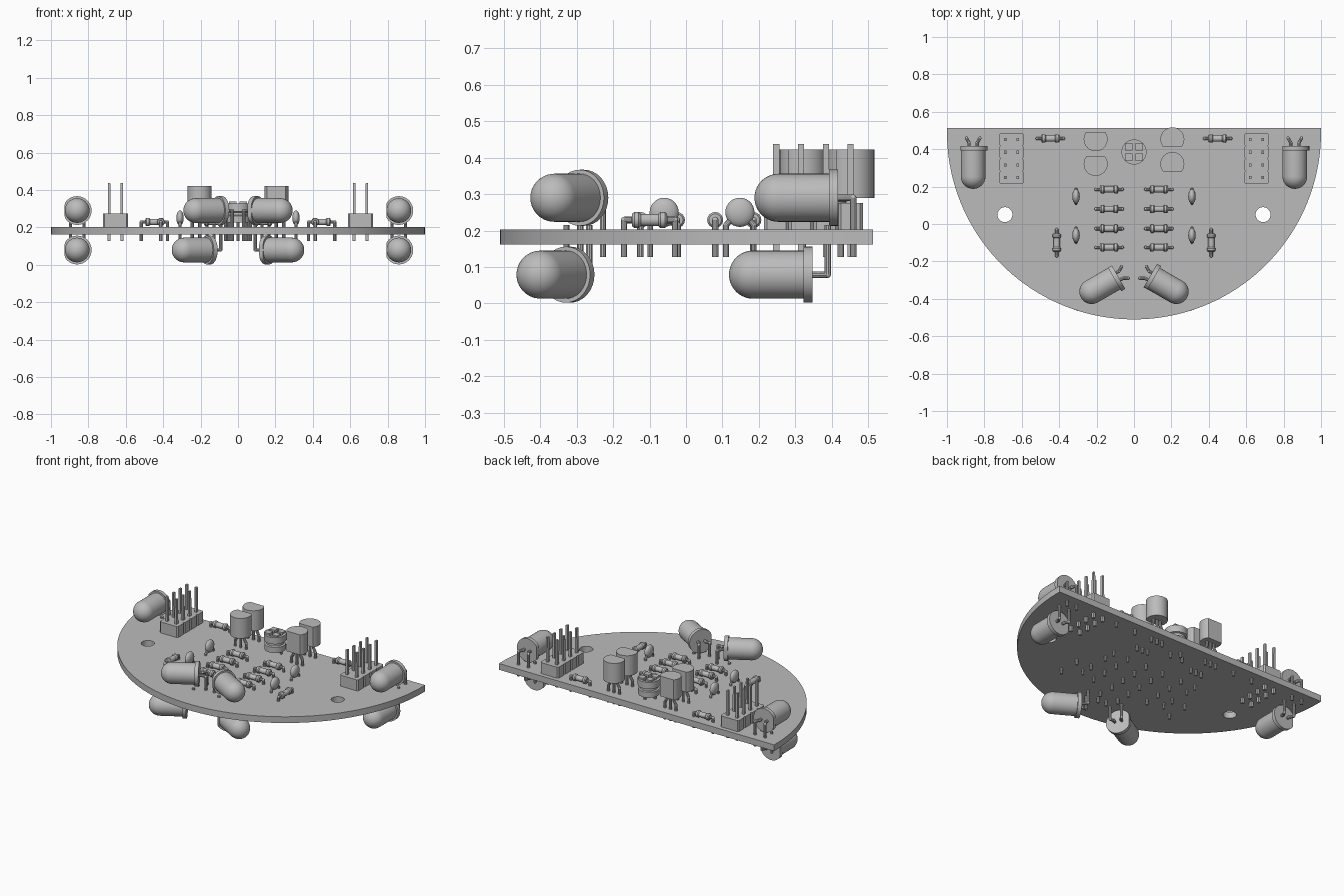
import bpy, bmesh
from math import sin, cos, pi, radians
from mathutils import Matrix, Vector

cube = bpy.data.objects.get("Cube")
if cube:
    bpy.data.objects.remove(cube, do_unlink=True)

grey = bpy.data.materials.new("plain grey")
grey.use_nodes = True
GREY = (0.5, 0.5, 0.5, 1)
grey.diffuse_color = GREY
grey.node_tree.nodes["Principled BSDF"].inputs["Base Color"].default_value = GREY

TOP, BOTTOM, PIN_END = 0.203, 0.162, 0.128


def finish(name, bm, matrix=Matrix()):
    bmesh.ops.recalc_face_normals(bm, faces=bm.faces[:])
    mesh = bpy.data.meshes.new(name)
    bm.to_mesh(mesh)
    bm.free()
    mesh.materials.append(grey)
    obj = bpy.data.objects.new(name, mesh)
    obj.matrix_world = matrix
    bpy.context.collection.objects.link(obj)
    bpy.ops.object.select_all(action='DESELECT')
    bpy.context.view_layer.objects.active = obj
    obj.select_set(True)
    bpy.ops.object.shade_smooth_by_angle(angle=radians(35))
    return obj


def lathe(bm, profile, axis='Z', steps=32):
    """Revolve (radius, distance) points around an axis."""
    along = Vector((axis == 'X', axis == 'Y', axis == 'Z'))
    out = Vector((0, 0, 1)) if axis != 'Z' else Vector((1, 0, 0))
    verts = [bm.verts.new(out * r + along * d) for r, d in profile]
    edges = [bm.edges.new(pair) for pair in zip(verts, verts[1:])]
    made = bmesh.ops.spin(bm, geom=verts + edges, axis=along, cent=(0, 0, 0),
                          angle=2 * pi, steps=steps, use_duplicate=False)
    bmesh.ops.remove_doubles(bm, verts=bm.verts[:], dist=0.0002)
    return made


def box(bm, size, centre):
    m = Matrix.Translation(centre) @ Matrix.Diagonal((*size, 1))
    return bmesh.ops.create_cube(bm, size=1, matrix=m)['verts']


def wire(bm, points, r=0.009):
    """Round lead with a ball at each bend."""
    points = [Vector(p) for p in points]
    for a, b in zip(points, points[1:]):
        turn = (b - a).to_track_quat('Z', 'Y').to_matrix().to_4x4()
        bmesh.ops.create_cone(bm, cap_ends=True, segments=10, radius1=r, radius2=r,
                              depth=(b - a).length,
                              matrix=Matrix.Translation((a + b) / 2) @ turn)
    for p in points[1:-1]:
        bmesh.ops.create_uvsphere(bm, u_segments=10, v_segments=6, radius=r,
                                  matrix=Matrix.Translation(p))


# Half-round board with two mounting holes
def board():
    bm = bmesh.new()

    def loop(points):
        vs = [bm.verts.new((x, y, BOTTOM)) for x, y in points]
        return [bm.edges.new((vs[i - 1], vs[i])) for i in range(len(vs))]

    arc = [(cos(pi + pi * i / 80), 0.49 + sin(pi + pi * i / 80)) for i in range(81)]
    edges = loop(arc + [(1, 0.514), (-1, 0.514)])
    for side in (-1, 1):
        edges += loop([(side * 0.69 + 0.04 * cos(pi * i / 16), 0.05 + 0.04 * sin(pi * i / 16))
                       for i in range(32)])
    bmesh.ops.triangle_fill(bm, edges=edges, use_beauty=True)
    bmesh.ops.dissolve_limit(bm, angle_limit=0.01, verts=[], edges=bm.edges[:])
    ext = bmesh.ops.extrude_face_region(bm, geom=bm.faces[:])
    for v in ext['geom']:
        if isinstance(v, bmesh.types.BMVert):
            v.co.z = TOP
    finish("circuit_board", bm)


# Domed lamp: tip towards local -Y, origin at the back of the flange
def lamp(name, x, y, z, angle):
    bm = bmesh.new()
    R = 0.066
    dome = [(R * sin(pi / 2 * i / 10), -0.163 - R * cos(pi / 2 * i / 10)) for i in range(11)]
    lathe(bm, dome + [(R, -0.024), (0.077, -0.024), (0.077, 0), (0, 0)], 'Y')
    for v in bm.verts:
        v.co.x = max(v.co.x, -0.067)
    end = PIN_END - z if z > TOP else TOP + 0.012 - z
    for s in (-1, 1):
        wire(bm, [(s * 0.022, -0.01, 0), (s * 0.022, 0.018, 0), (s * 0.036, 0.042, 0),
                  (s * 0.036, 0.042, end)])
    finish(name, bm, Matrix.Translation((x, y, z)) @ Matrix.Rotation(angle, 4, 'Z'))


# Resistor lying on the board, along X before turning
def resistor(name, x, y, turned=False):
    bm = bmesh.new()
    lathe(bm, [(0, -0.05), (0.017, -0.048), (0.022, -0.042), (0.022, -0.03), (0.017, -0.024),
               (0.017, 0.024), (0.022, 0.03), (0.022, 0.042), (0.017, 0.048), (0, 0.05)],
          'X', 16)
    down = PIN_END - 0.229
    wire(bm, [(-0.07, 0, down), (-0.07, 0, 0), (0.07, 0, 0), (0.07, 0, down)])
    finish(name, bm, Matrix.Translation((x, y, 0.229))
           @ Matrix.Rotation(pi / 2 if turned else 0, 4, 'Z'))


# Lens-shaped disc capacitor on two legs
def capacitor(name, x, y):
    bm = bmesh.new()
    bmesh.ops.create_uvsphere(bm, u_segments=24, v_segments=14, radius=1,
                              matrix=Matrix.Diagonal((0.02, 0.04, 0.04, 1)))
    for s in (-1, 1):
        wire(bm, [(0, s * 0.02, -0.015), (0, s * 0.038, -0.035), (0, s * 0.038, PIN_END - 0.25)],
             0.008)
    finish(name, bm, Matrix.Translation((x, y, 0.25)))


# D-shaped transistor, flat face towards local +Y
def transistor(name, x, y, angle):
    bm = bmesh.new()
    lathe(bm, [(0, 0.29), (0.064, 0.29), (0.064, 0.422), (0, 0.422)])
    cut = bmesh.ops.bisect_plane(bm, geom=bm.verts[:] + bm.edges[:] + bm.faces[:],
                                 plane_co=(0, 0.04, 0), plane_no=(0, 1, 0), clear_outer=True)
    rim = [e for e in cut['geom_cut'] if isinstance(e, bmesh.types.BMEdge)]
    bmesh.ops.holes_fill(bm, edges=rim, sides=0)
    for s in (-1, 0, 1):
        wire(bm, [(s * 0.025, 0, 0.295), (s * 0.025, 0, 0.265),
                  (s * 0.04, 0, 0.24), (s * 0.04, 0, PIN_END)])
    finish(name, bm, Matrix.Translation((x, y, 0)) @ Matrix.Rotation(angle, 4, 'Z'))


# Two-row pin header
def header(name, x):
    bm = bmesh.new()
    pitch = 0.068
    for row in range(4):
        y = (row - 1.5) * pitch
        block = box(bm, (0.132, pitch, 0.072), (0, y, TOP + 0.036))
        uprights = [e for e in {e for v in block for e in v.link_edges}
                    if abs(e.verts[0].co.z - e.verts[1].co.z) > 0.01]
        bmesh.ops.bevel(bm, geom=uprights, offset=0.008, segments=1, affect='EDGES')
        for s in (-1, 1):
            pin = box(bm, (0.017, 0.017, 0.31), (s * pitch / 2, y, 0.282))
            for v in pin:
                if v.co.z > 0.4:
                    v.co.x = s * pitch / 2 + (v.co.x - s * pitch / 2) * 0.7
    finish(name, bm, Matrix.Translation((x, 0.35, 0)))


# Round trimmer with waist, slotted cap and legs
def trimmer():
    bm = bmesh.new()
    lathe(bm, [(0, 0.225), (0.064, 0.225), (0.064, 0.262), (0.055, 0.266), (0.055, 0.28),
               (0.067, 0.284), (0.067, 0.328), (0.05, 0.328), (0.05, 0.322), (0, 0.322)])
    for sx in (-1, 1):
        for sy in (-1, 1):
            box(bm, (0.038, 0.038, 0.016), (sx * 0.028, sy * 0.028, 0.33))
    for x, y in ((-0.045, 0), (0.045, 0), (0, 0.04)):
        wire(bm, [(x, y, 0.24), (x, y, PIN_END)])
    finish("trimmer", bm, Matrix.Translation((0, 0.385, 0)))


board()
trimmer()
for side, word in ((1, "left"), (-1, "right")):
    # Lamps above and below the board
    lamp(f"upper_side_lamp_{word}", side * 0.86, 0.417, 0.29, 0)
    lamp(f"lower_side_lamp_{word}", side * 0.86, 0.347, 0.079, 0)
    lamp(f"upper_front_lamp_{word}", side * 0.085, -0.28, 0.29, side * pi / 3)
    lamp(f"lower_front_lamp_{word}", side * 0.147, -0.318, 0.079, side * pi / 3)
    header(f"pin_header_{word}", side * 0.655)
    # Resistors
    for i, y in enumerate((0.185, 0.08, -0.025, -0.125)):
        resistor(f"middle_resistor_{word}_{i + 1}", side * 0.133, y)
    resistor(f"rear_resistor_{word}", side * 0.447, 0.457)
    resistor(f"outer_resistor_{word}", side * 0.413, -0.1, True)
    # Capacitors
    for y, place in ((0.148, "rear"), (-0.06, "front")):
        capacitor(f"{place}_capacitor_{word}", side * 0.31, y)
    # Transistors
    for y, place in ((0.453, "rear"), (0.321, "front")):
        transistor(f"{place}_transistor_{word}", side * 0.205, y, pi if side > 0 else 0)
